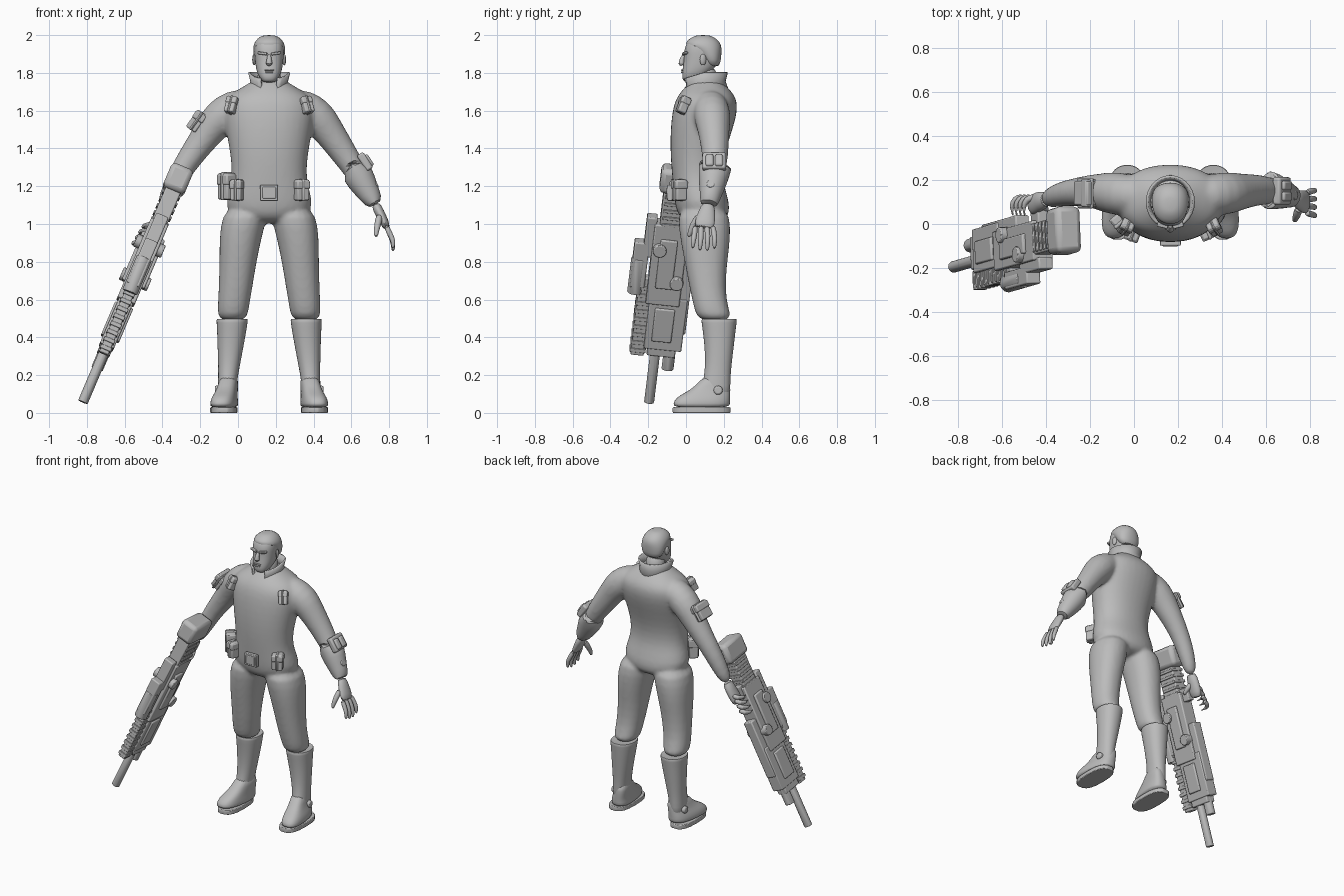
import bpy, bmesh, math
from mathutils import Vector, Matrix

cube = bpy.data.objects.get("Cube")
if cube:
    bpy.data.objects.remove(cube)

grey = bpy.data.materials.new("plain_grey")
grey.use_nodes = True
grey.diffuse_color = (0.5, 0.5, 0.5, 1)
grey.node_tree.nodes["Principled BSDF"].inputs["Base Color"].default_value = (0.5, 0.5, 0.5, 1)

MID = 0.165  # body centre line


def finish(name, bm, subsurf=0, voxel=0, bevel=0, solid=0):
    bmesh.ops.recalc_face_normals(bm, faces=bm.faces)
    mesh = bpy.data.meshes.new(name)
    bm.to_mesh(mesh)
    bm.free()
    mesh.materials.append(grey)
    ob = bpy.data.objects.new(name, mesh)
    bpy.context.collection.objects.link(ob)
    bpy.ops.object.select_all(action='DESELECT')
    ob.select_set(True)
    bpy.context.view_layer.objects.active = ob
    if solid:
        ob.modifiers.new("Solidify", 'SOLIDIFY').thickness = solid
    if bevel:
        mod = ob.modifiers.new("Bevel", 'BEVEL')
        mod.width, mod.segments = bevel, 2
    if subsurf:
        mod = ob.modifiers.new("Subsurf", 'SUBSURF')
        mod.levels = mod.render_levels = subsurf
    if voxel:
        mod = ob.modifiers.new("Remesh", 'REMESH')
        mod.mode, mod.voxel_size, mod.use_smooth_shade = 'VOXEL', voxel, True
        mod = ob.modifiers.new("Smooth", 'SMOOTH')
        mod.factor, mod.iterations = 0.5, 8
        for p in mesh.polygons:
            p.use_smooth = True
    else:
        bpy.ops.object.shade_smooth_by_angle(angle=math.radians(40))
    return ob


def loft(bm, rings, power=2.0, sides=18, flat=False):
    """Skin rings (x, y, z, rx, ry), square to the path or level."""
    pts = [Vector(r[:3]) for r in rings]
    loops = []
    for i, r in enumerate(rings):
        t = Vector((0, 0, 1))
        if not flat:
            t = (pts[min(i + 1, len(pts) - 1)] - pts[max(i - 1, 0)]).normalized()
        b = (Vector((0, 1, 0)) - t * t.y).normalized()
        a = b.cross(t)
        loop = []
        for k in range(sides):
            c, s = math.cos(math.tau * k / sides), math.sin(math.tau * k / sides)
            u = math.copysign(abs(c) ** (2 / power), c) * r[3]
            v = math.copysign(abs(s) ** (2 / power), s) * r[4]
            loop.append(bm.verts.new(pts[i] + a * u + b * v))
        loops.append(loop)
    for lo, hi in zip(loops, loops[1:]):
        for k in range(sides):
            j = (k + 1) % sides
            bm.faces.new((lo[k], lo[j], hi[j], hi[k]))
    bm.faces.new(loops[0])
    bm.faces.new(loops[-1])


def column(bm, rows, power=2.2, mirror=False):
    """Level rings given as (x, z, rx, front y, back y)."""
    loft(bm, [(2 * MID - x if mirror else x, (f + b) / 2, z, rx, (b - f) / 2)
              for x, z, rx, f, b in rows], power, flat=True)


def limb(bm, rows, flatness=1.0):
    loft(bm, [(x, y, z, r, r * flatness) for x, y, z, r in rows])


def box(bm, matrix, size):
    bmesh.ops.create_cube(bm, size=1, matrix=matrix @ Matrix.Diagonal((*size, 1)))


def tube(bm, matrix, r, depth, sides=16):
    bmesh.ops.create_cone(bm, cap_ends=True, segments=sides, radius1=r, radius2=r,
                          depth=depth, matrix=matrix)


def place(x, y, z, tilt=0, turn=0, lean=0):
    rot = [Matrix.Rotation(math.radians(a), 4, ax) for a, ax in ((turn, 'Z'), (tilt, 'Y'), (lean, 'X'))]
    return Matrix.Translation((x, y, z)) @ rot[0] @ rot[1] @ rot[2]


# Suit: torso, trousers and sleeves fused into one skin
suit = bmesh.new()
column(suit, [(MID, z, rx, f, b) for z, rx, f, b in [
    (1.0, .1, 0, .19), (1.05, .22, -.05, .235), (1.12, .235, -.062, .23), (1.2, .21, -.07, .205),
    (1.27, .2, -.077, .195), (1.36, .207, -.084, .205), (1.46, .225, -.086, .235),
    (1.56, .245, -.08, .268), (1.64, .25, -.066, .278), (1.69, .21, -.04, .255),
    (1.73, .13, 0, .215), (1.77, .08, .03, .18)]])
for side in (False, True):
    column(suit, [(.05, 1.1, .12, -.05, .23), (.022, .98, .118, -.04, .238), (.008, .88, .108, -.025, .232),
                  (-.002, .78, .098, -.005, .218), (-.013, .66, .09, .018, .21), (-.025, .56, .084, .04, .222),
                  (-.03, .48, .08, .06, .255)], mirror=side)
limb(suit, [(.26, .125, 1.64, .075), (.345, .13, 1.625, .095), (.42, .14, 1.57, .1), (.465, .145, 1.51, .088),
            (.505, .15, 1.455, .08), (.57, .155, 1.36, .07), (.63, .15, 1.27, .06), (.73, .12, 1.1, .038)])
limb(suit, [(.07, .125, 1.64, .075), (-.015, .13, 1.625, .095), (-.09, .14, 1.57, .1), (-.14, .145, 1.51, .088),
            (-.19, .15, 1.44, .076), (-.285, .145, 1.31, .062), (-.35, .13, 1.19, .055), (-.405, .11, 1.07, .038)])
finish("suit", suit, subsurf=1, voxel=.011)

# Boots with cuff, foot, sole and ankle stud
for side, label in ((False, "right"), (True, "left")):
    bm = bmesh.new()
    column(bm, [(-.058, .06, .05, .07, .235), (-.057, .15, .05, .085, .235), (-.05, .22, .055, .1, .238),
                (-.042, .32, .066, .1, .25), (-.034, .42, .077, .09, .262), (-.031, .485, .084, .08, .27),
                (-.031, .5, .084, .08, .272), (-.031, .49, .07, .1, .25)], mirror=side)
    finish(label + "_boot_shaft", bm, subsurf=1)
    bm = bmesh.new()
    column(bm, [(-.075, .025, .07, -.07, .235), (-.075, .05, .071, -.07, .235), (-.074, .08, .066, -.055, .236),
                (-.068, .105, .058, -.01, .236), (-.062, .14, .052, .05, .236), (-.058, .2, .046, .09, .232)],
           power=2.7, mirror=side)
    for v in bm.verts:  # toes point outward, heel is narrower
        sign = 1 if side else -1
        v.co.x += sign * (.07 - v.co.y) * .12
    finish(label + "_foot", bm, subsurf=1)
    bm = bmesh.new()
    column(bm, [(-.075, 0, .072, -.072, .237), (-.075, .03, .072, -.072, .237)], power=2.7, mirror=side)
    finish(label + "_sole", bm, bevel=.004)
    bm = bmesh.new()
    x = 2 * MID + .108 if side else -.108
    tube(bm, place(x, .17, .12, tilt=90), .024, .03)
    finish(label + "_ankle_stud", bm, bevel=.008)

# Head, neck, hair and face
bm = bmesh.new()
column(bm, [(MID, z, rx, f, b) for z, rx, f, b in [
    (1.748, .03, -.005, .06), (1.765, .046, -.02, .08), (1.795, .063, -.022, .12), (1.83, .072, -.018, .16),
    (1.88, .077, -.01, .175), (1.92, .08, -.012, .18), (1.96, .076, .002, .176), (1.985, .058, .028, .155),
    (1.998, .03, .06, .12)]], power=2.4)
limb(bm, [(MID, .11, 1.7, .068), (MID, .105, 1.77, .064), (MID, .1, 1.83, .06)])
finish("head", bm, subsurf=1)
bm = bmesh.new()
column(bm, [(MID, z, rx, f, b) for z, rx, f, b in [
    (1.83, .062, .11, .178), (1.87, .082, .085, .186), (1.92, .086, .045, .19), (1.945, .085, -.008, .188),
    (1.97, .074, .002, .176), (1.992, .05, .035, .145), (2.0, .025, .06, .12)]])
finish("hair", bm, subsurf=1)
bm = bmesh.new()
limb(bm, [(MID, -.008, 1.9, .01), (MID, -.022, 1.868, .013), (MID, -.026, 1.852, .019), (MID, -.014, 1.842, .014)])
finish("nose", bm, subsurf=1)
bm = bmesh.new()
for s in (-1, 1):
    box(bm, place(MID + s * .035, -.006, 1.903, tilt=s * -8, turn=s * 14), (.05, .022, .014))
box(bm, place(MID, -.02, 1.815), (.05, .014, .008))
box(bm, place(MID, -.02, 1.803), (.04, .014, .008))
finish("brows_and_lips", bm, bevel=.004)
bm = bmesh.new()
for s in (-1, 1):
    bmesh.ops.create_uvsphere(bm, u_segments=12, v_segments=8, radius=1,
                              matrix=place(MID + s * .08, .09, 1.87, turn=s * 15) @ Matrix.Diagonal((.009, .018, .03, 1)))
finish("ears", bm)

# Open stand-up collar
bm = bmesh.new()
rows = []
for k in range(25):
    a = math.radians(-65 + 310 * k / 24)
    front = max(0, -math.sin(a))
    rows.append([bm.verts.new((MID + r * math.cos(a), .1 + (r + .01) * math.sin(a), z)) for r, z in (
        (.105, 1.705 - .03 * front), (.088, 1.755 - .02 * front), (.1, 1.805 - .035 * front))])
for a, b in zip(rows, rows[1:]):
    for j in (0, 1):
        bm.faces.new((a[j], b[j], b[j + 1], a[j + 1]))
finish("collar", bm, solid=.012)

# Left gauntlet with plate and studs
bm = bmesh.new()
limb(bm, [(.62, .15, 1.29, .05), (.602, .155, 1.318, .088), (.612, .155, 1.305, .09), (.655, .142, 1.225, .077),
          (.7, .13, 1.15, .057), (.73, .12, 1.1, .046), (.725, .12, 1.108, .03)])
finish("left_gauntlet", bm, subsurf=1)
bm = bmesh.new()
box(bm, place(.672, .15, 1.33, tilt=-33), (.04, .125, .1))
for y in (.125, .175):
    box(bm, place(.69, y, 1.335, tilt=-33), (.03, .042, .07))
finish("gauntlet_plate", bm, bevel=.01)
bm = bmesh.new()
tube(bm, place(.728, .13, 1.21, tilt=65), .022, .02)
finish("gauntlet_stud", bm, bevel=.005)

# Hands
bm = bmesh.new()
loft(bm, [(.725, .12, 1.11, .026, .034), (.75, .11, 1.06, .026, .045), (.775, .1, 1.01, .024, .055),
          (.79, .095, .975, .018, .05)])
for k in range(4):
    y, drop = .05 + .03 * k, .012 * abs(k - 1.6)
    limb(bm, [(.782, y, .995, .016), (.81, y - .006 + .006 * k, .935, .014),
              (.823, y - .012 + .008 * k, .89 + drop, .013), (.82, y - .014 + .008 * k, .85 + drop, .008)])
limb(bm, [(.75, .075, 1.05, .02), (.74, .04, 1.0, .018), (.732, .022, .96, .014), (.73, .015, .93, .009)])
finish("left_hand", bm, subsurf=1)
bm = bmesh.new()
loft(bm, [(-.395, .112, 1.09, .03, .036), (-.425, .105, 1.03, .03, .045), (-.455, .09, .97, .03, .05),
          (-.47, .08, .94, .022, .04)])
for k in range(4):
    x, z = -.445 - .018 * k, 1.0 - .03 * k
    limb(bm, [(x, .125, z, .016), (x - .045, .115, z - .01, .016), (x - .06, .075, z - .015, .014),
              (x - .05, .035, z - .015, .01)])
limb(bm, [(-.42, .1, 1.03, .02), (-.4, .07, .99, .017), (-.405, .03, .96, .012)])
finish("right_hand", bm, subsurf=1)

# Pouches and buckle
for name, spot, size in (
        ("right_chest_pouch", place(-.035, -.015, 1.63, tilt=5, turn=-25, lean=-25), (.055, .045, .09)),
        ("left_chest_pouch", place(.365, -.015, 1.63, tilt=-5, turn=25, lean=-25), (.055, .045, .09)),
        ("left_belt_pouch", place(.335, -.035, 1.18, turn=25), (.07, .06, .11)),
        ("right_belt_pouch", place(-.005, -.045, 1.18, turn=-20), (.06, .06, .11)),
        ("right_hip_pouch", place(-.06, .005, 1.2, turn=-50), (.08, .06, .14)),
        ("right_arm_pouch", place(-.22, .14, 1.545, tilt=35), (.06, .11, .11))):
    bm = bmesh.new()
    box(bm, spot, size)
    box(bm, spot @ Matrix.Translation((0, 0, size[2] * .25)), (size[0] * 1.1, size[1] * 1.15, size[2] * .4))
    box(bm, spot, (size[0] * .25, size[1] * 1.25, size[2] * 1.06))
    finish(name, bm, bevel=.008)
bm = bmesh.new()
box(bm, place(MID, -.085, 1.165), (.095, .025, .085))
box(bm, place(MID, -.098, 1.165), (.07, .008, .06))
finish("belt_buckle", bm, bevel=.004)

# Rifle, built in its own frame: s along it, w toward the back, t sideways
START, END = Vector((-.3, -.03, 1.28)), Vector((-.82, -.18, .06))
L = (END - START).normalized()
W = (Vector((0, 1, 0)) - L * L.y).normalized()
RIFLE = Matrix.Translation(START) @ Matrix((L, W, L.cross(W))).transposed().to_4x4()
for name, s0, s1, w0, w1, half in (
        ("rifle_butt", -.02, .12, -.1, .11, .062), ("rifle_stock", .1, .36, -.075, .06, .042),
        ("rifle_receiver", .3, .76, -.1, .08, .05), ("rifle_handguard", .72, 1.02, -.08, .12, .04),
        ("rifle_top_rail", .62, 1.07, -.145, -.075, .026), ("rifle_scope_mount", .27, .5, -.145, -.09, .035),
        ("rifle_scope", .42, .68, -.195, -.115, .035), ("rifle_magazine", .52, .92, .07, .13, .034),
        ("rifle_grip", .28, .37, .05, .13, .025), ("rifle_side_plate", .38, .66, -.06, .03, .065),
        ("rifle_front_plate", .78, .97, -.045, .06, .052), ("rifle_front_block", 1.0, 1.06, -.06, .09, .035)):
    bm = bmesh.new()
    mid = Matrix.Translation(((s0 + s1) / 2, (w0 + w1) / 2, 0))
    box(bm, RIFLE @ mid, (s1 - s0, w1 - w0, half * 2))
    finish(name, bm, bevel=.025 if name == "rifle_butt" else .007)
along = Matrix.Rotation(math.pi / 2, 4, 'Y')
for name, s, w, r, length in (("rifle_barrel", 1.17, -.015, .027, .34), ("rifle_lower_tube", 1.02, .06, .032, .24),
                              ("rifle_scope_tube", .62, -.16, .042, .2), ("rifle_side_tube", .5, .03, .045, .34)):
    bm = bmesh.new()
    tube(bm, RIFLE @ Matrix.Translation((s, w, 0)) @ along, r, length, 12)
    finish(name, bm, bevel=.004)
bm = bmesh.new()
for s, w in ((.44, -.06), (.62, .05)):
    tube(bm, RIFLE @ Matrix.Translation((s, w, 0)), .036, .16)
finish("rifle_drums", bm, bevel=.005)
bm = bmesh.new()
for k in range(9):
    box(bm, RIFLE @ Matrix.Translation((.68 + .045 * k, -.11, 0)), (.022, .085, .062))
for k in range(5):
    box(bm, RIFLE @ Matrix.Translation((.14 + .04 * k, 0, 0)), (.018, .13, .1))
finish("rifle_ribs", bm, bevel=.003)
